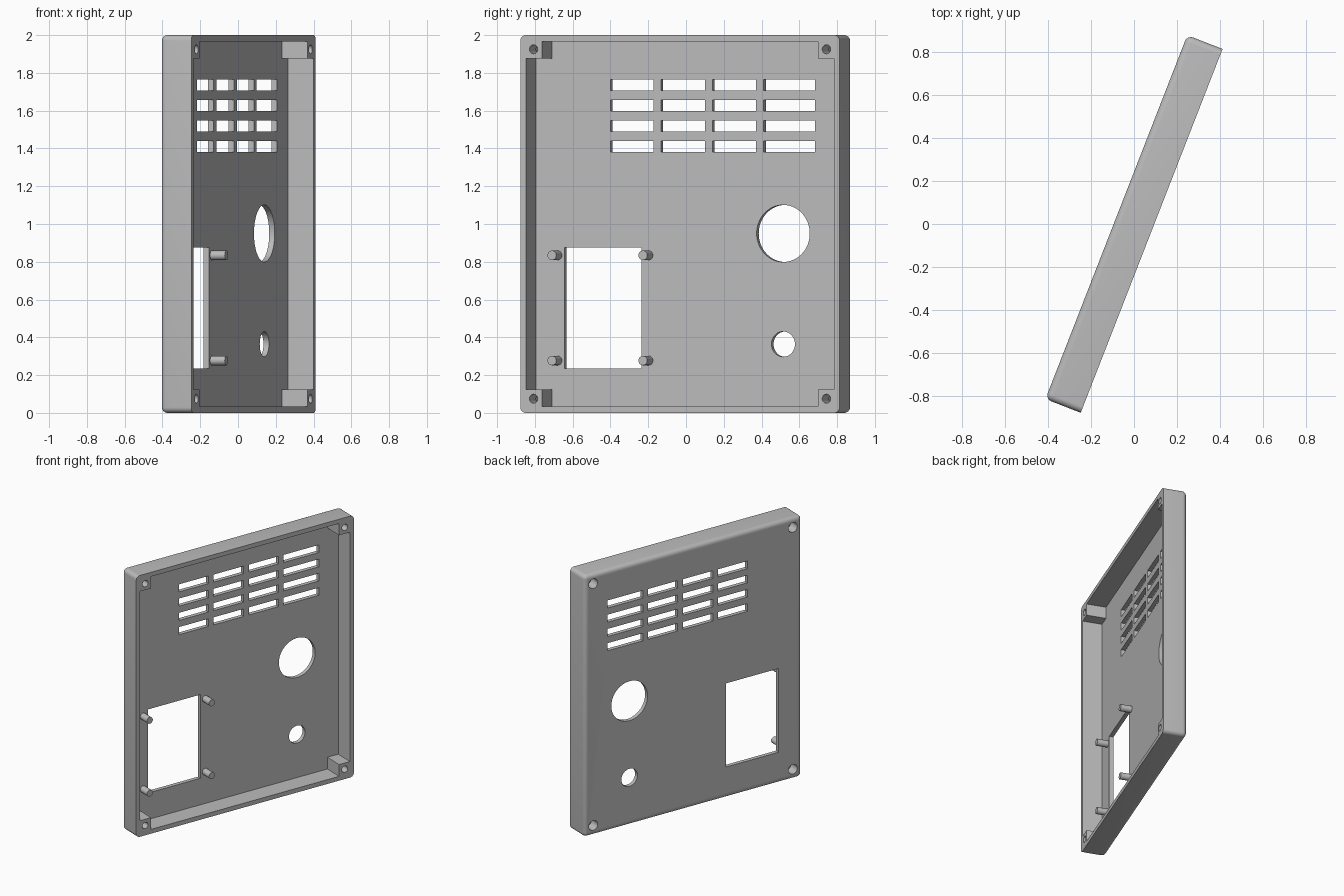
import bpy, bmesh, math
from mathutils import Matrix, Vector

if "Cube" in bpy.data.objects:
    bpy.data.objects.remove(bpy.data.objects["Cube"], do_unlink=True)

W, T, H = 0.907, 0.088, 2.0      # half width, half thickness, height
WALL, BLOCK = 0.033, 0.123       # rim wall, corner block reach from the edge
FLOOR = 0.057                    # inner face of the panel floor
TURN = Matrix.Rotation(math.radians(68.7), 4, 'Z')

grey = bpy.data.materials.new("light grey plastic")
grey.use_nodes = True
grey.diffuse_color = (0.5, 0.5, 0.5, 1)
grey.node_tree.nodes["Principled BSDF"].inputs["Base Color"].default_value = (0.5, 0.5, 0.5, 1)


def box(bm, x0, x1, y0, y1, z0, z1):
    size = Matrix.Diagonal((x1 - x0, y1 - y0, z1 - z0, 1))
    mid = Matrix.Translation(((x0 + x1) / 2, (y0 + y1) / 2, (z0 + z1) / 2))
    return bmesh.ops.create_cube(bm, size=1, matrix=mid @ size)


def rod(bm, x, z, r, y0, y1, sides=32):
    place = Matrix.Translation((x, (y0 + y1) / 2, z)) @ Matrix.Rotation(math.pi / 2, 4, 'X')
    bmesh.ops.create_cone(bm, cap_ends=True, segments=sides, radius1=r, radius2=r,
                          depth=y1 - y0, matrix=place)


def finish(bm, name):
    bmesh.ops.recalc_face_normals(bm, faces=bm.faces)
    mesh = bpy.data.meshes.new(name)
    bm.to_mesh(mesh)
    bm.free()
    mesh.materials.append(grey)
    obj = bpy.data.objects.new(name, mesh)
    bpy.context.collection.objects.link(obj)
    return obj


def activate(obj):
    bpy.ops.object.select_all(action='DESELECT')
    obj.select_set(True)
    bpy.context.view_layer.objects.active = obj


def cut(target, bm):
    cutter = finish(bm, "cutter")
    cutter.hide_render = True
    mod = target.modifiers.new("cut", 'BOOLEAN')
    mod.operation, mod.solver, mod.object = 'DIFFERENCE', 'EXACT', cutter
    activate(target)
    bpy.ops.object.modifier_apply(modifier=mod.name)
    bpy.data.objects.remove(cutter, do_unlink=True)


# Outer shell: every edge rounded except those of the open rim
bm = bmesh.new()
box(bm, -W, W, -T, T, 0, H)
rounded = [e for e in bm.edges if any(v.co.y > 0 for v in e.verts)]
bmesh.ops.bevel(bm, geom=rounded, offset=0.03, segments=6, profile=0.5, affect='EDGES')
panel = finish(bm, "panel_shell")

# Pocket with a solid screw block left in each corner
bm = bmesh.new()
a, b, c = W - WALL, W - BLOCK, H / 2
za, zb = c - WALL, c - BLOCK
quarter = [(a, zb), (b, zb), (b, za)]
outline = []
for sx, sz in ((1, 1), (-1, 1), (-1, -1), (1, -1)):
    points = quarter if sx * sz > 0 else quarter[::-1]
    outline += [(sx * x, c + sz * z) for x, z in points]
face = bm.faces.new([bm.verts.new((x, -T - 0.05, z)) for x, z in outline])
new = bmesh.ops.extrude_face_region(bm, geom=[face])["geom"]
bmesh.ops.translate(bm, vec=Vector((0, T + 0.05 + FLOOR, 0)),
                    verts=[v for v in new if isinstance(v, bmesh.types.BMVert)])
cut(panel, bm)

# Vent slots, display window, round openings and screw holes
bm = bmesh.new()
for x0, x1 in ((-0.452, -0.208), (-0.165, 0.085), (0.128, 0.376), (0.419, 0.712)):
    for row in range(4):
        z = 1.41 + row * 0.109
        box(bm, x0, x1, 0.03, 0.15, z - 0.029, z + 0.029)
box(bm, -0.714, -0.275, 0.03, 0.15, 0.236, 0.876)
rod(bm, 0.53, 0.95, 0.151, 0.03, 0.15, 64)
rod(bm, 0.53, 0.364, 0.067, 0.03, 0.15, 48)
corners = [(x, z) for x in (-0.832, 0.832) for z in (0.075, H - 0.075)]
for x, z in corners:
    rod(bm, x, z, 0.024, -0.15, 0.15)
cut(panel, bm)

# Wider screw head recesses on the back
bm = bmesh.new()
for x, z in corners:
    rod(bm, x, z, 0.037, 0.01, 0.15)
cut(panel, bm)

# Mounting posts around the window
parts = [panel]
for side, x in (("right", -0.752), ("left", -0.235)):
    for level, z in (("lower", 0.277), ("upper", 0.834)):
        bm = bmesh.new()
        rod(bm, x, z, 0.025, FLOOR - 0.083, FLOOR + 0.005)
        parts.append(finish(bm, f"mounting_post_{level}_{side}"))

# Turn the whole panel and shade it
for obj in parts:
    obj.data.transform(TURN)
    activate(obj)
    bpy.ops.object.shade_smooth_by_angle(angle=math.radians(30))
